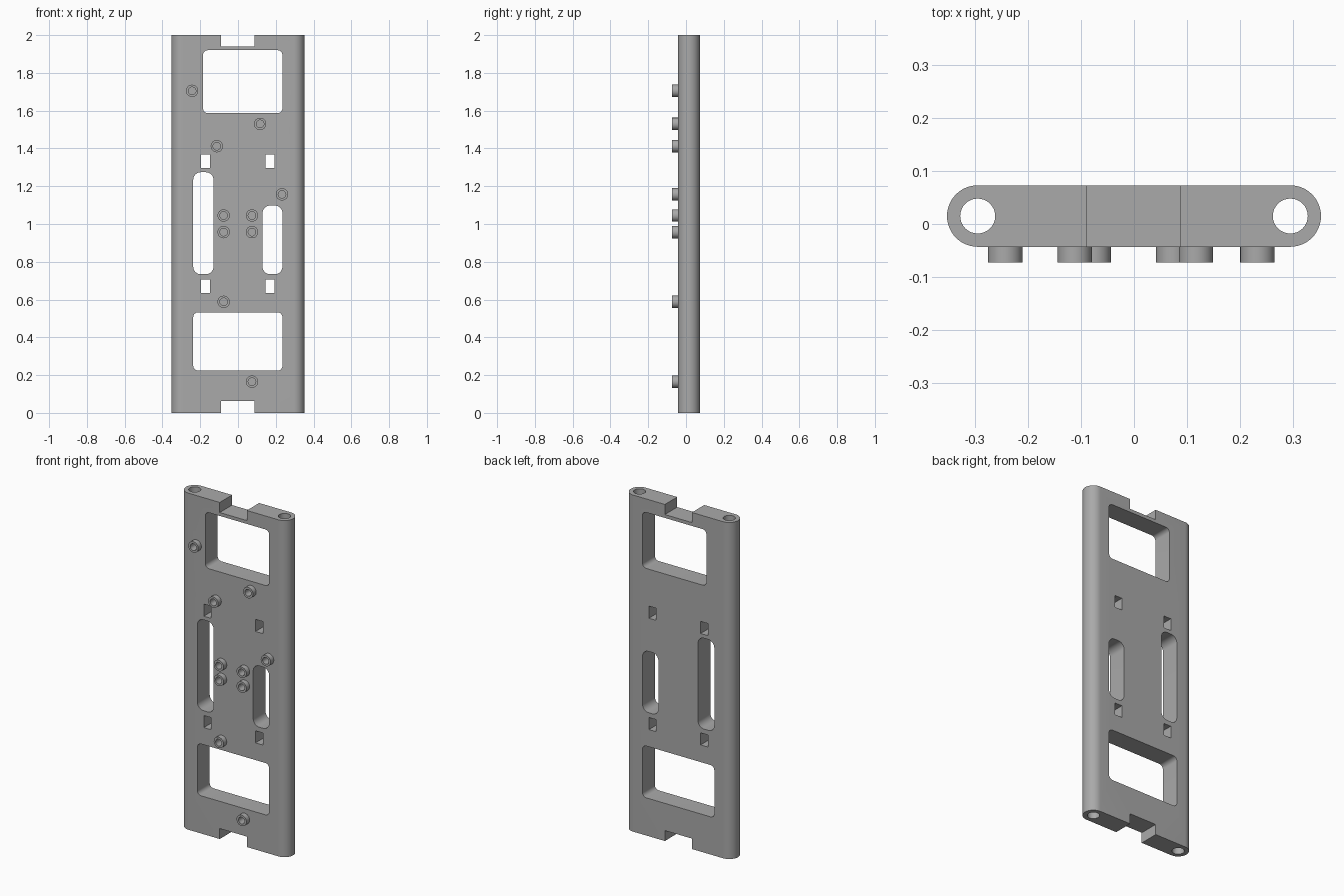
import bpy, bmesh, math
from mathutils import Vector

if "Cube" in bpy.data.objects:
    bpy.data.objects.remove(bpy.data.objects["Cube"], do_unlink=True)

grey = bpy.data.materials.new("plain grey")
grey.use_nodes = True
GREY = (0.40, 0.40, 0.40, 1)
grey.diffuse_color = GREY
grey.node_tree.nodes["Principled BSDF"].inputs["Base Color"].default_value = GREY

FRONT, BACK = -0.043, 0.073
MID = (FRONT + BACK) / 2
EDGE_R = (BACK - FRONT) / 2
EDGE_X = 0.353 - EDGE_R
UP, DEEP = Vector((0, 0, 1)), Vector((0, 1, 0))


def arc(cx, cy, r, start, end, n):
    return [(cx + r * math.cos(math.radians(start + (end - start) * i / n)),
             cy + r * math.sin(math.radians(start + (end - start) * i / n)))
            for i in range(n + 1)]


def circle(cx, cy, r, n=32):
    return arc(cx, cy, r, 0, 360, n)[:-1]


def rounded(x0, x1, z0, z1, r):
    if r == 0:
        return [(x0, z0), (x1, z0), (x1, z1), (x0, z1)]
    return (arc(x1 - r, z1 - r, r, 0, 90, 8) + arc(x0 + r, z1 - r, r, 90, 180, 8)
            + arc(x0 + r, z0 + r, r, 180, 270, 8) + arc(x1 - r, z0 + r, r, 270, 360, 8))


def prism(bm, outline, axis, a, b):
    """Extrude a closed outline along z (x, y points) or y (x, z points)."""
    pts = [(x, v, a) if axis == UP else (x, a, v) for x, v in outline]
    base = bm.faces.new([bm.verts.new(p) for p in pts])
    top = bmesh.ops.extrude_face_region(bm, geom=[base])["geom"]
    bmesh.ops.translate(bm, vec=axis * (b - a),
                        verts=[g for g in top if isinstance(g, bmesh.types.BMVert)])


def finish(name, bm):
    bmesh.ops.recalc_face_normals(bm, faces=bm.faces)
    mesh = bpy.data.meshes.new(name)
    bm.to_mesh(mesh)
    bm.free()
    mesh.materials.append(grey)
    obj = bpy.data.objects.new(name, mesh)
    bpy.context.collection.objects.link(obj)
    return obj


def smooth(obj):
    bpy.ops.object.select_all(action="DESELECT")
    obj.select_set(True)
    bpy.context.view_layer.objects.active = obj
    bpy.ops.object.shade_smooth_by_angle(angle=math.radians(30))


# Long plate with fully rounded side edges
bm = bmesh.new()
prism(bm, arc(EDGE_X, MID, EDGE_R, -90, 90, 24) + arc(-EDGE_X, MID, EDGE_R, 90, 270, 24),
      UP, 0, 2)
plate = finish("plate", bm)

# Openings through the plate: x range, z range, corner radius
openings = [
    (-0.185, 0.235, 1.587, 1.92, 0.025),    # upper window
    (-0.237, 0.235, 0.224, 0.532, 0.025),   # lower window
    (-0.237, -0.13, 0.734, 1.274, 0.04),    # right slot
    (0.13, 0.235, 0.734, 1.098, 0.04),      # left slot
    (-0.09, 0.088, 1.94, 2.1, 0),           # top notch
    (-0.09, 0.088, -0.1, 0.062, 0),         # bottom notch
]
for x in (-0.171, 0.169):                   # small strap holes
    for z in (0.67, 1.332):
        openings.append((x - 0.024, x + 0.024, z - 0.036, z + 0.036, 0))

studs = [(-0.243, 1.705), (0.117, 1.53), (-0.112, 1.412), (0.233, 1.157), (-0.076, 0.588),
         (0.074, 0.165)] + [(x, z) for x in (-0.076, 0.074) for z in (0.957, 1.045)]
STUD_R, BORE_R, STUD_Y = 0.0325, 0.02, -0.073

bm = bmesh.new()
for o in openings:
    prism(bm, rounded(*o), DEEP, -0.2, 0.2)
for side in (-1, 1):                        # bores running the full height
    prism(bm, circle(side * EDGE_X, MID, 0.033), UP, -0.1, 2.1)
for x, z in studs:                          # blind screw holes
    prism(bm, circle(x, z, BORE_R), DEEP, -0.2, FRONT + 0.02)
cutter = finish("cutter", bm)
cutter.hide_render = True

cut = plate.modifiers.new("openings", "BOOLEAN")
cut.operation, cut.solver, cut.object = "DIFFERENCE", "EXACT", cutter
bpy.context.view_layer.objects.active = plate
bpy.ops.object.modifier_apply(modifier=cut.name)
bpy.data.objects.remove(cutter, do_unlink=True)
smooth(plate)

# Hollow screw studs on the front
for i, (x, z) in enumerate(studs):
    bm = bmesh.new()
    rings = [[bm.verts.new((px, y, pz)) for px, pz in circle(x, z, r)]
             for r, y in ((STUD_R, FRONT), (STUD_R, STUD_Y), (BORE_R, STUD_Y), (BORE_R, FRONT))]
    for a, b in zip(rings, rings[1:] + rings[:1]):
        for k in range(len(a)):
            n = (k + 1) % len(a)
            bm.faces.new((a[k], a[n], b[n], b[k]))
    smooth(finish(f"screw_stud_{i + 1}", bm))
